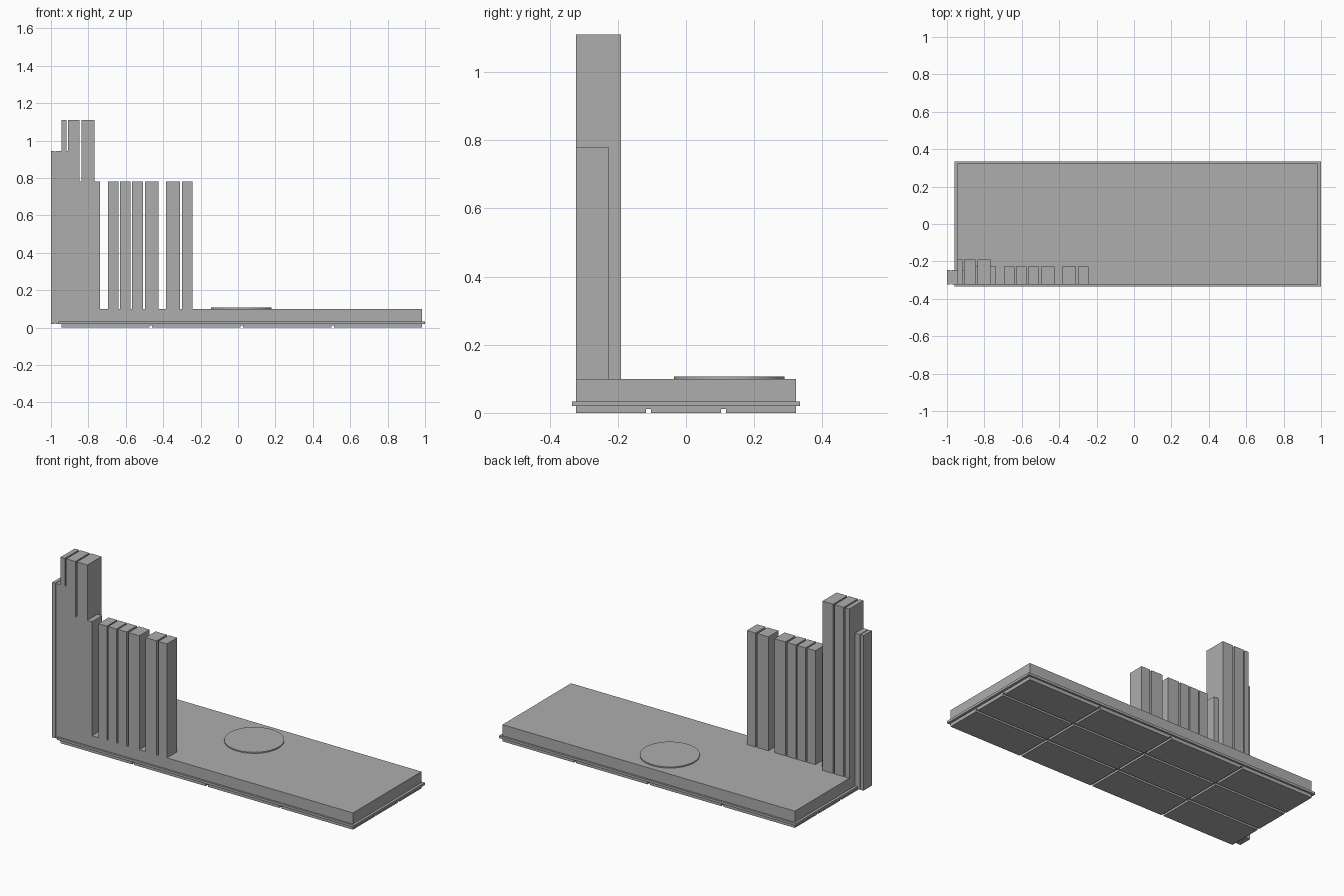
import bpy

if "Cube" in bpy.data.objects:
    bpy.data.objects.remove(bpy.data.objects["Cube"])

grey = bpy.data.materials.new("plain grey")
grey.diffuse_color = (0.42, 0.42, 0.42, 1)
grey.use_nodes = True
grey.node_tree.nodes["Principled BSDF"].inputs["Base Color"].default_value = grey.diffuse_color


def box(name, x0, x1, y0, y1, z0, z1):
    bpy.ops.mesh.primitive_cube_add(size=1, location=((x0 + x1) / 2, (y0 + y1) / 2, (z0 + z1) / 2))
    ob = bpy.context.object
    ob.name = name
    ob.scale = (x1 - x0, y1 - y0, z1 - z0)
    bpy.ops.object.transform_apply(location=False, rotation=False, scale=True)
    ob.data.materials.append(grey)
    return ob


FRONT, BACK, LEFT, RIGHT, TOP = -0.323, 0.323, -0.945, 0.985, 0.1

# Base slab and the thin lip around it
box("base_slab", LEFT, RIGHT, FRONT, BACK, 0.012, TOP)
box("base_lip", -0.96, 1.0, -0.334, 0.334, 0.02, 0.034)

# Underside panels separated by shallow grooves
cols, rows, gap = 4, 3, 0.014
w = (RIGHT - LEFT + gap) / cols
d = (BACK - FRONT + gap) / rows
for i in range(cols):
    for j in range(rows):
        x, y = LEFT + i * w, FRONT + j * d
        box("underside_panel", x, x + w - gap, y, y + d - gap, 0, 0.013)

# Low round disc on the slab
bpy.ops.mesh.primitive_cylinder_add(vertices=64, radius=0.162, depth=0.008, location=(0.018, 0.127, 0.103))
disc = bpy.context.object
disc.name = "round_disc"
disc.data.materials.append(grey)
bpy.ops.object.shade_smooth_by_angle()

# Row of books: tall, short, and the pair overhanging the end
for x0, x1 in [(-0.945, -0.917), (-0.908, -0.848), (-0.838, -0.768)]:
    box("tall_book", x0, x1, FRONT, -0.19, TOP, 1.11)
for x0, x1 in [(-0.85, -0.738), (-0.695, -0.639), (-0.631, -0.575), (-0.567, -0.509),
               (-0.497, -0.425), (-0.385, -0.311), (-0.300, -0.243)]:
    box("short_book", x0, x1, FRONT, -0.227, TOP, 0.78)
for x0, x1 in [(-1.0, -0.98), (-0.976, -0.91)]:
    box("end_book", x0, x1, FRONT, -0.245, 0.02, 0.945)
